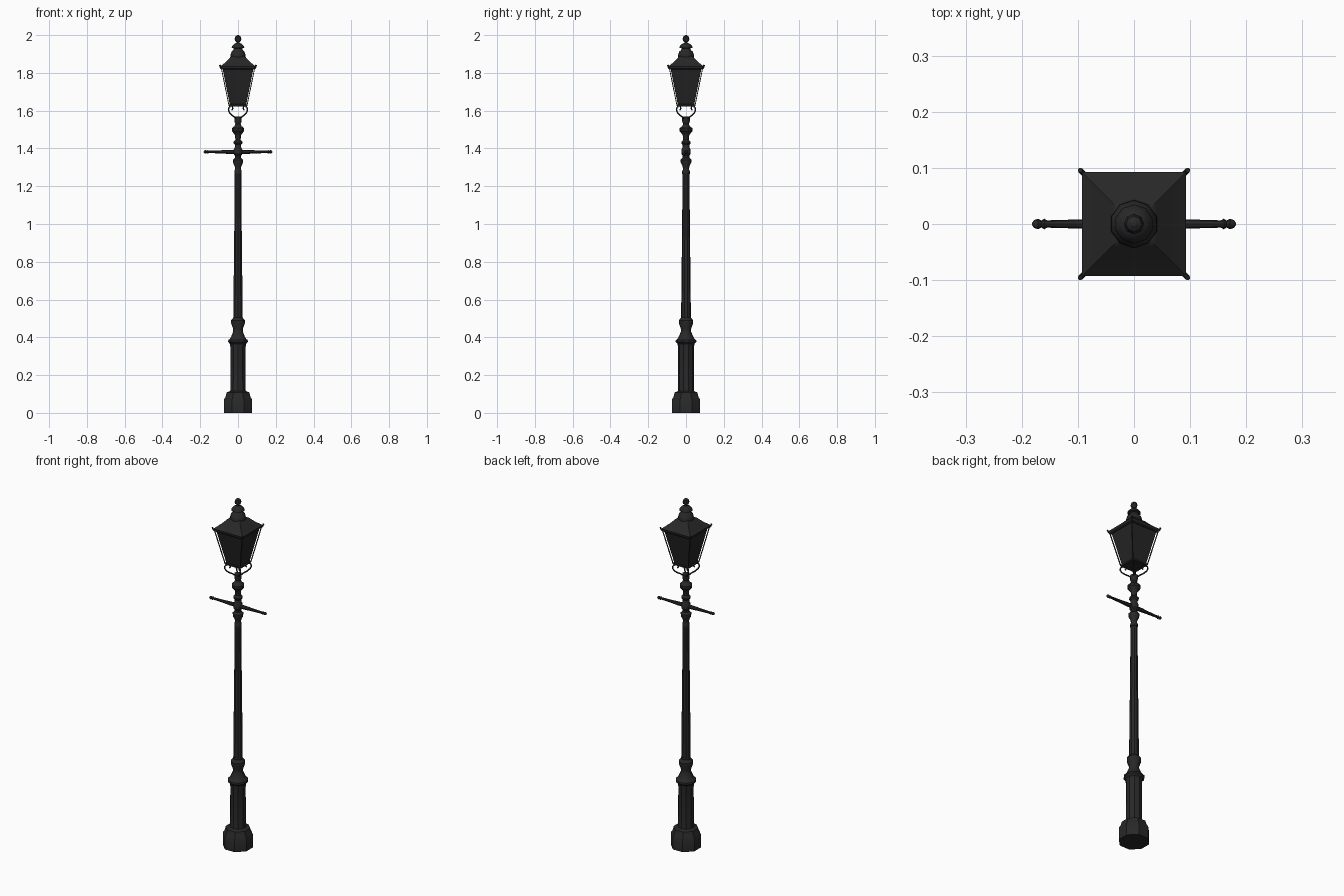
import bpy, bmesh, math
from mathutils import Vector, Matrix

if "Cube" in bpy.data.objects:
    bpy.data.objects.remove(bpy.data.objects["Cube"])

iron = bpy.data.materials.new("black_iron")
iron.diffuse_color = (0.021, 0.021, 0.021, 1)
iron.use_nodes = True
iron.node_tree.nodes["Principled BSDF"].inputs["Base Color"].default_value = iron.diffuse_color
pane = bpy.data.materials.new("dark_glass")
pane.diffuse_color = (0.018, 0.018, 0.018, 1)
pane.use_nodes = True
pane.node_tree.nodes["Principled BSDF"].inputs["Base Color"].default_value = pane.diffuse_color


def finish(bm, name, mat, angle=35):
    bmesh.ops.recalc_face_normals(bm, faces=bm.faces)
    me = bpy.data.meshes.new(name)
    bm.to_mesh(me)
    bm.free()
    ob = bpy.data.objects.new(name, me)
    bpy.context.collection.objects.link(ob)
    me.materials.append(mat)
    bpy.ops.object.select_all(action='DESELECT')
    ob.select_set(True)
    bpy.context.view_layer.objects.active = ob
    bpy.ops.object.shade_smooth_by_angle(angle=math.radians(angle))
    return ob


def lathe(name, profile, sides, mat=iron, flat=False, matrix=None):
    """Spin (half width, height) points; flat puts flat sides on the axes."""
    bm = bmesh.new()
    off = math.pi / sides if flat else math.pi / 2
    k = 1 / math.cos(math.pi / sides) if flat else 1
    rings = [[bm.verts.new((r * k * math.cos(off + 2 * math.pi * i / sides),
                            r * k * math.sin(off + 2 * math.pi * i / sides), z))
              for i in range(sides)] for r, z in profile]
    for a, b in zip(rings, rings[1:]):
        for i in range(sides):
            j = (i + 1) % sides
            bm.faces.new((a[i], a[j], b[j], b[i]))
    bm.faces.new(rings[0][::-1])
    bm.faces.new(rings[-1])
    if matrix:
        bm.transform(matrix)
    return finish(bm, name, mat)


def tube(name, path, radius, sides=6):
    """Sweep along (outward, height) points and repeat on the four corners."""
    bm = bmesh.new()
    for c in range(4):
        a = math.pi / 4 + c * math.pi / 2
        out = Vector((math.cos(a), math.sin(a), 0))
        side = Vector((-math.sin(a), math.cos(a), 0))
        pts = [out * r + Vector((0, 0, z)) for r, z in path]
        rings = []
        for i, p in enumerate(pts):
            t = (pts[min(i + 1, len(pts) - 1)] - pts[max(i - 1, 0)]).normalized()
            n = t.cross(side)
            rings.append([bm.verts.new(p + radius * (side * math.cos(q) + n * math.sin(q)))
                          for q in (2 * math.pi * s / sides for s in range(sides))])
        for u, v in zip(rings, rings[1:]):
            for i in range(sides):
                j = (i + 1) % sides
                bm.faces.new((u[i], u[j], v[j], v[i]))
        bm.faces.new(rings[0])
        bm.faces.new(rings[-1])
    return finish(bm, name, iron)


# Foot and pedestal
lathe("foot", [(.075, 0), (.075, .07), (.066, .085), (.06, .108), (.044, .115)], 8, flat=True)
lathe("pedestal", [(.046, .105), (.043, .12), (.042, .345), (.045, .365), (.055, .375),
                   (.054, .385), (.045, .393), (.040, .40), (.027, .43), (.027, .445),
                   (.038, .475), (.038, .49), (.026, .505)], 10)
# Tapering shaft
lathe("shaft", [(.026, .50), (.024, .70), (.021, .95), (.018, 1.285)], 10)
# Turned neck with collars
lathe("neck", [(.020, 1.265), (.020, 1.28), (.016, 1.29), (.018, 1.305), (.028, 1.325),
               (.029, 1.34), (.018, 1.35), (.018, 1.362), (.024, 1.37), (.024, 1.395),
               (.018, 1.405), (.018, 1.42), (.025, 1.427), (.025, 1.435), (.015, 1.445),
               (.016, 1.468), (.024, 1.48), (.034, 1.492), (.034, 1.507), (.020, 1.518),
               (.015, 1.53), (.020, 1.543), (.020, 1.567), (.010, 1.569)], 10)
# Ladder rest, made as two mirrored arms
for name, s in (("right_ladder_arm", 1), ("left_ladder_arm", -1)):
    m = Matrix.Translation((0, 0, 1.382)) @ Matrix.Rotation(s * math.pi / 2, 4, 'Y')
    lathe(name, [(.011, .005), (.011, .05), (.0085, .085), (.0065, .155), (.0095, .16),
                 (.006, .165), (.0095, .171), (.007, .178), (.002, .182)], 8, matrix=m)

# Scrolled brackets under the lantern
scroll = [(.052 + .0125 * math.cos(q), 1.613 + .0125 * math.sin(q))
          for q in (math.radians(30 + 35 * i) for i in range(7))]
tube("scroll_brackets", [(.012, 1.555), (.028, 1.567), (.048, 1.577), (.064, 1.590),
                         (.071, 1.603), (.069, 1.616)] + scroll, .0038)

# Lantern: floor plate, tapered glass, corner bars and hooked ears
lathe("lantern_floor", [(.046, 1.622), (.049, 1.625), (.050, 1.632), (.044, 1.634)], 4, flat=True)
lathe("lantern_glass", [(.043, 1.63), (.083, 1.83)], 4, pane, flat=True)
q2 = math.sqrt(2)
tube("corner_bars", [(.048 * q2, 1.628), (.089 * q2, 1.83)], .003, 4)
tube("corner_ears", [(.086 * q2, 1.822), (.092 * q2, 1.829), (.096 * q2, 1.842)], .0045)
# Roof with eaves
lathe("roof", [(.084, 1.817), (.090, 1.822), (.093, 1.835), (.089, 1.838), (.065, 1.857),
               (.040, 1.884), (.028, 1.89)], 4, flat=True)
# Vent cap and ball finial
lathe("vent_cap", [(.040, 1.872), (.043, 1.885), (.042, 1.895), (.036, 1.912), (.026, 1.921),
                   (.023, 1.930), (.035, 1.933), (.034, 1.940), (.022, 1.953), (.009, 1.959),
                   (.008, 1.966)], 10)
lathe("ball_finial", [(.007, 1.962), (.015, 1.969), (.018, 1.981), (.014, 1.993), (.004, 2.0)], 8)
